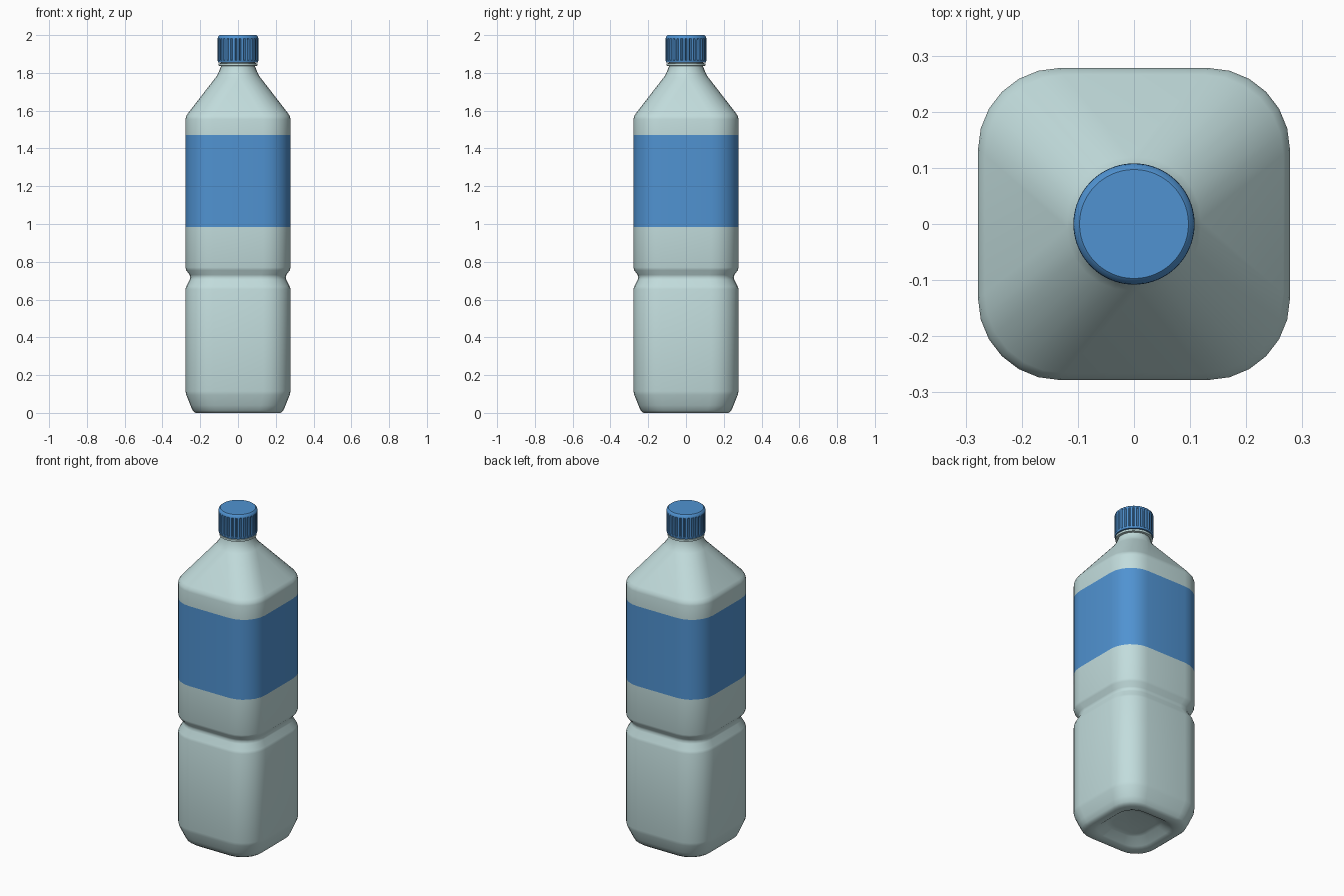
import bpy, bmesh, math

cube = bpy.data.objects.get("Cube")
if cube:
    bpy.data.objects.remove(cube, do_unlink=True)


def material(name, rgb):
    m = bpy.data.materials.new(name)
    m.use_nodes = True
    m.diffuse_color = (*rgb, 1)
    m.node_tree.nodes["Principled BSDF"].inputs["Base Color"].default_value = (*rgb, 1)
    return m


plastic = material("pale aqua plastic", (0.54, 0.72, 0.72))
blue = material("blue", (0.08, 0.29, 0.64))


def rounded_square(z, half, radius, steps=6):
    """Ring of points: a square with rounded corners, a circle when radius equals half."""
    ring = []
    for corner in range(4):
        mid = math.pi / 4 + corner * math.pi / 2
        cx = math.copysign(half - radius, math.cos(mid))
        cy = math.copysign(half - radius, math.sin(mid))
        for i in range(steps + 1):
            a = (corner + i / steps) * math.pi / 2
            ring.append((cx + radius * math.cos(a), cy + radius * math.sin(a), z))
    return ring


def grooved_ring(z, radius, depth, grooves=30):
    """Circle of points with narrow notches of the given depth."""
    ring = []
    for i in range(grooves * 4):
        a = i * math.tau / (grooves * 4)
        r = radius - (depth if i % 4 == 0 else 0)
        ring.append((r * math.cos(a), r * math.sin(a), z))
    return ring


def loft(name, rings, mats, angle, rule=None):
    """Skin a stack of rings and cap both ends."""
    bm = bmesh.new()
    loops = [[bm.verts.new(p) for p in ring] for ring in rings]
    n = len(loops[0])
    for a, b in zip(loops, loops[1:]):
        for i in range(n):
            j = (i + 1) % n
            bm.faces.new((a[i], a[j], b[j], b[i]))
    bm.faces.new(loops[0][::-1])
    bm.faces.new(loops[-1])
    bmesh.ops.remove_doubles(bm, verts=bm.verts, dist=1e-5)
    bmesh.ops.recalc_face_normals(bm, faces=bm.faces)
    if rule:
        for f in bm.faces:
            f.material_index = rule(f.calc_center_median())
    me = bpy.data.meshes.new(name)
    bm.to_mesh(me)
    bm.free()
    for m in mats:
        me.materials.append(m)
    ob = bpy.data.objects.new(name, me)
    bpy.context.collection.objects.link(ob)
    bpy.ops.object.select_all(action="DESELECT")
    ob.select_set(True)
    bpy.context.view_layer.objects.active = ob
    bpy.ops.object.shade_smooth_by_angle(angle=math.radians(angle))
    return ob


# Bottle body: recessed base, waist groove, label band, shoulder and round neck
label_low, label_high = 0.985, 1.47
profile = [
    (0.045, 0.10, 0.06), (0.04, 0.13, 0.08), (0.008, 0.17, 0.10), (0, 0.19, 0.11),
    (0, 0.225, 0.12), (0.012, 0.24, 0.125), (0.04, 0.252, 0.13), (0.095, 0.274, 0.143),
    (0.115, 0.278, 0.145), (0.655, 0.278, 0.145), (0.67, 0.274, 0.143),
    (0.705, 0.256, 0.134), (0.718, 0.253, 0.132), (0.731, 0.256, 0.134),
    (0.755, 0.274, 0.143), (0.77, 0.278, 0.145),
    (label_low, 0.278, 0.145), (label_high, 0.278, 0.145),
    (1.555, 0.278, 0.145), (1.57, 0.275, 0.144), (1.585, 0.266, 0.142),
    (1.775, 0.119, 0.112), (1.79, 0.109, 0.107), (1.805, 0.102, 0.102),
    (1.835, 0.09, 0.09), (1.87, 0.09, 0.09),
]
loft("bottle_body", [rounded_square(*p) for p in profile], [plastic, blue], 40,
     lambda c: int(label_low < c.z < label_high))

# Collar under the cap
loft("neck_collar", [rounded_square(z, r, r, 8) for z, r in
                     ((1.836, 0.09), (1.838, 0.103), (1.85, 0.103), (1.852, 0.09))],
     [plastic], 40)

# Screw cap with grip grooves and a rounded rim
loft("screw_cap", [grooved_ring(*p) for p in
                   ((1.855, 0.106, 0), (1.866, 0.108, 0), (1.868, 0.108, 0.007),
                    (1.975, 0.108, 0.007), (1.983, 0.1075, 0), (1.993, 0.105, 0),
                    (2, 0.097, 0))], [blue], 35)
